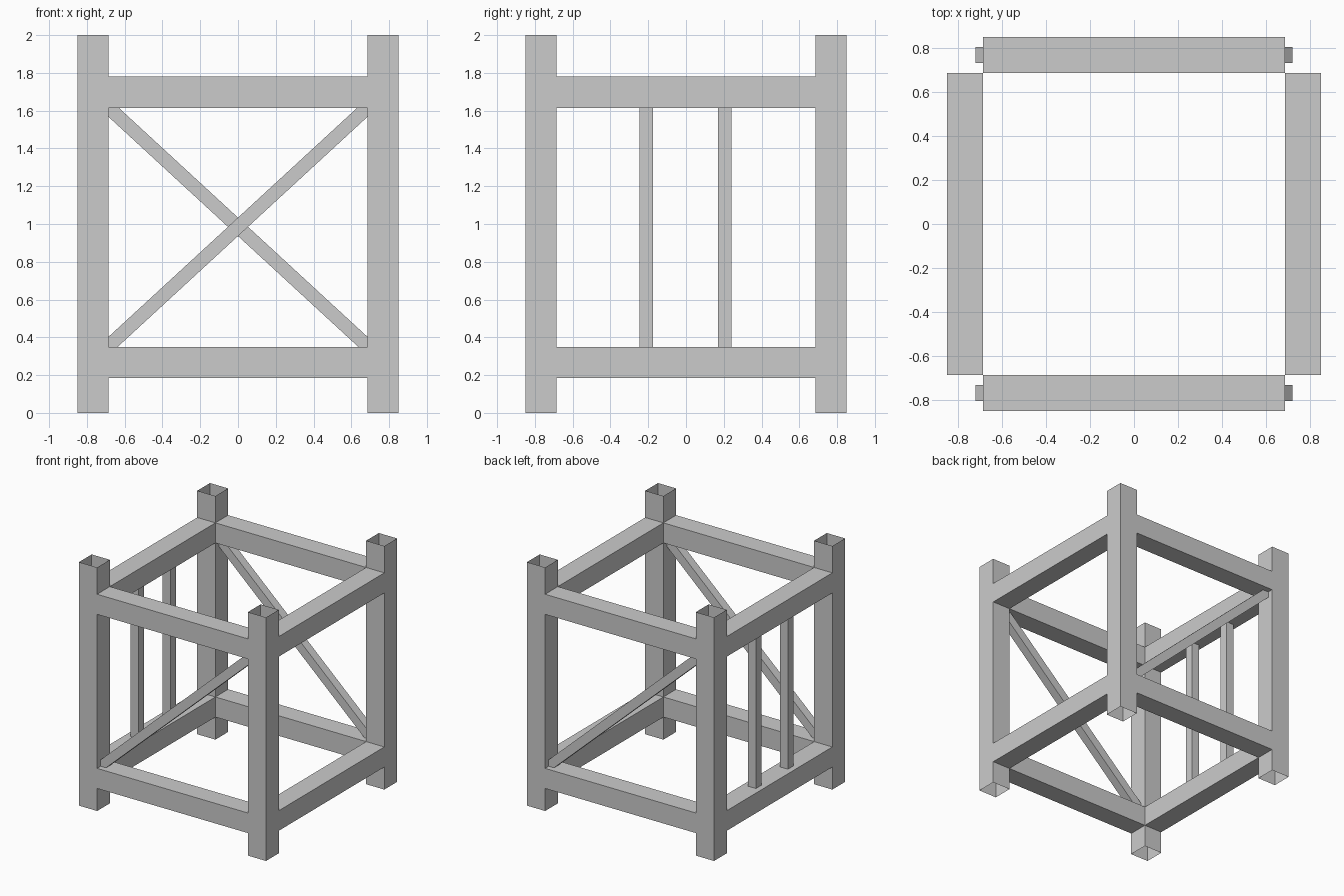
import bpy
import math
from mathutils import Matrix, Vector

cube = bpy.data.objects.get("Cube")
if cube:
    bpy.data.objects.remove(cube, do_unlink=True)

grey = bpy.data.materials.new("plain grey")
grey.use_nodes = True
COLOUR = (0.6, 0.6, 0.6, 1)
grey.diffuse_color = COLOUR
grey.node_tree.nodes["Principled BSDF"].inputs["Base Color"].default_value = COLOUR

OUTER, INNER = 0.85, 0.685
MID, THICK = (OUTER + INNER) / 2, OUTER - INNER
BAR = 0.072
LOW_TOP, HIGH_BASE = 0.35, 1.615


def tube(name, start, end, width, capped=False):
    """Square tube between two points, optionally closed at the ends."""
    start, end = Vector(start), Vector(end)
    axis = (end - start).normalized()
    side = Vector((0, 1, 0)) if abs(axis.y) < 0.5 else Vector((1, 0, 0))
    up = axis.cross(side)
    h = width / 2
    ring = [side * a * h + up * b * h for a, b in ((1, 1), (-1, 1), (-1, -1), (1, -1))]
    verts = [p + c for p in (start, end) for c in ring]
    faces = [(i, (i + 1) % 4, (i + 1) % 4 + 4, i + 4) for i in range(4)]
    if capped:
        faces += [(3, 2, 1, 0), (4, 5, 6, 7)]
    mesh = bpy.data.meshes.new(name)
    mesh.from_pydata(verts, [], faces)
    mesh.materials.append(grey)
    obj = bpy.data.objects.new(name, mesh)
    bpy.context.collection.objects.link(obj)
    return obj


# Hollow corner posts, open at both ends
for x, side in ((MID, "left"), (-MID, "right")):
    for y, end in ((-MID, "front"), (MID, "back")):
        tube(f"{end}_{side}_post", (x, y, 0), (x, y, 2), THICK)

# Lower and upper rails on all four sides
for level, z in (("lower", LOW_TOP - THICK / 2), ("upper", HIGH_BASE + THICK / 2)):
    for s, end, side in ((-1, "front", "right"), (1, "back", "left")):
        tube(f"{level}_{end}_rail", (-INNER, s * MID, z), (INNER, s * MID, z), THICK)
        tube(f"{level}_{side}_rail", (s * MID, -INNER, z), (s * MID, INNER, z), THICK)

# Diagonal braces, rising opposite ways on the front and back
REACH, RISE, CENTRE = 0.695, 0.64, 0.985
for s, end in ((-1, "front"), (1, "back")):
    tube(f"{end}_brace", (-REACH, s * MID, CENTRE + s * RISE),
         (REACH, s * MID, CENTRE - s * RISE), BAR, True)

# Pair of upright bars on the -x side
for y, end in ((-0.21, "front"), (0.205, "back")):
    tube(f"{end}_upright_bar", (-MID, y, LOW_TOP), (-MID, y, HIGH_BASE), BAR)
